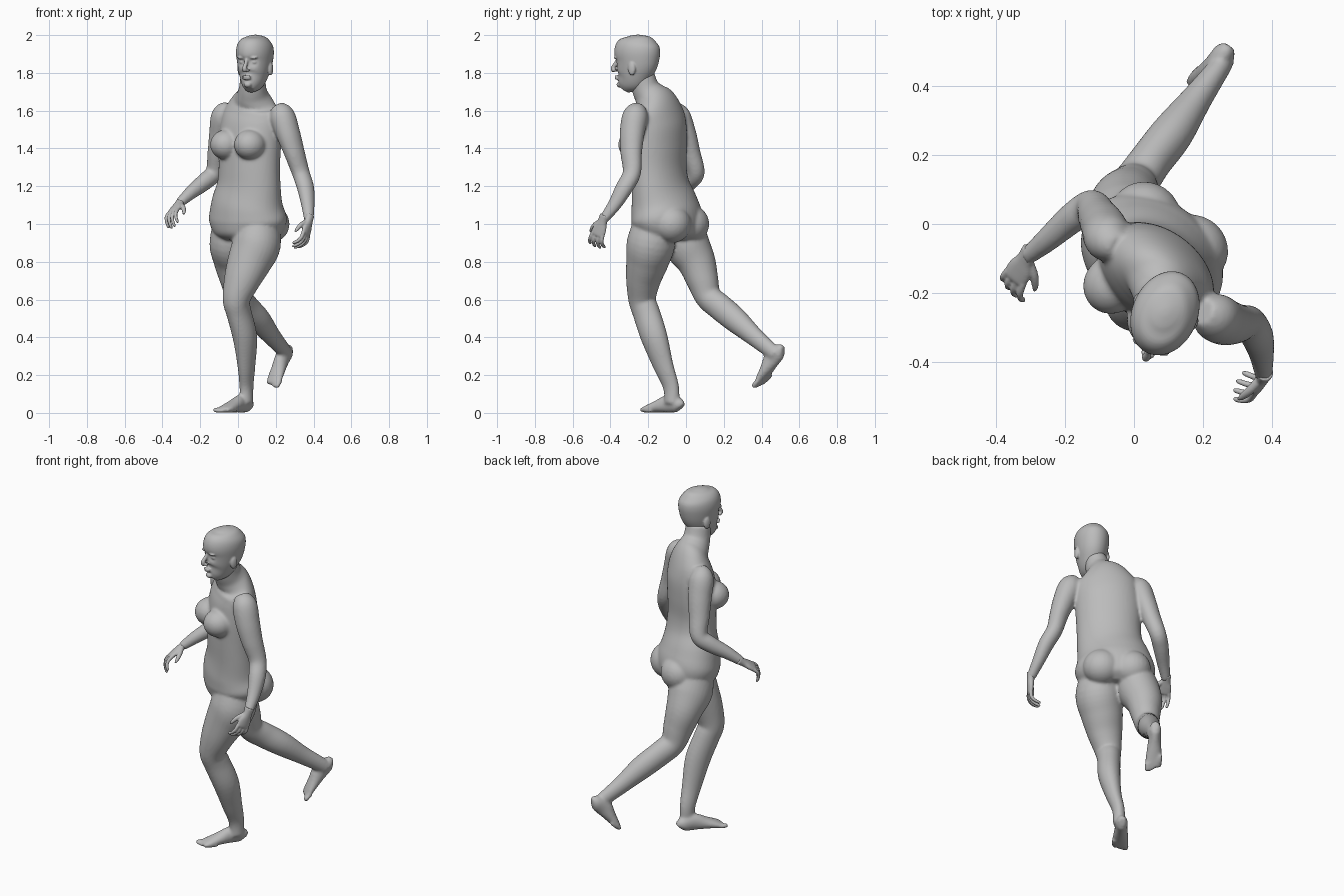
import bpy, bmesh, math
from mathutils import Vector, Matrix, Euler

if "Cube" in bpy.data.objects:
    bpy.data.objects.remove(bpy.data.objects["Cube"], do_unlink=True)

skin = bpy.data.materials.new("plain_grey")
skin.use_nodes = True
skin.diffuse_color = (0.5, 0.5, 0.5, 1)
skin.node_tree.nodes["Principled BSDF"].inputs["Base Color"].default_value = (0.5, 0.5, 0.5, 1)

UP = Vector((0, 0, 1))


def facing(deg):
    a = math.radians(deg)
    return Vector((-math.sin(a), -math.cos(a), 0))


def leftward(deg):
    a = math.radians(deg)
    return Vector((math.cos(a), -math.sin(a), 0))


def spline(rows, steps=5):
    """Smooth curve through rows of (x, y, z, half width, half depth)."""
    out = []
    for i in range(len(rows) - 1):
        p0, p1 = rows[max(i - 1, 0)], rows[i]
        p2, p3 = rows[i + 1], rows[min(i + 2, len(rows) - 1)]
        for k in range(steps):
            t = k / steps
            out.append([b + 0.5 * t * (c - a + t * (2 * a - 5 * b + 4 * c - d
                        + t * (3 * (b - c) + d - a)))
                        for a, b, c, d in zip(p0, p1, p2, p3)])
    return out + [list(rows[-1])]


def loft(bm, rows, ref, ref_end=None, segs=32):
    """Closed tube of elliptical rings; depth follows the ref direction."""
    rows = spline(rows)
    pts = [Vector(r[:3]) for r in rows]
    rings = []
    for i, (p, r) in enumerate(zip(pts, rows)):
        tan = (pts[min(i + 1, len(pts) - 1)] - pts[max(i - 1, 0)]).normalized()
        front = ref.lerp(ref_end or ref, i / (len(rows) - 1))
        front = (front - tan * front.dot(tan)).normalized()
        side = tan.cross(front)
        ring = []
        for k in range(segs):
            a = math.tau * k / segs
            ring.append(bm.verts.new(p + side * max(r[3], 0.002) * math.cos(a)
                                     + front * max(r[4], 0.002) * math.sin(a)))
        rings.append(ring)
    for lo, hi in zip(rings, rings[1:]):
        for k in range(segs):
            n = (k + 1) % segs
            bm.faces.new((lo[k], lo[n], hi[n], hi[k]))
    bm.faces.new(rings[0][::-1])
    bm.faces.new(rings[-1])


def rod(bm, points, radii, ref):
    loft(bm, [(*p, r, r) for p, r in zip(points, radii)], ref, segs=14)


def ball(bm, centre, radii, yaw):
    m = Matrix.LocRotScale(Vector(centre), Euler((0, 0, -math.radians(yaw))), Vector(radii))
    bmesh.ops.create_uvsphere(bm, u_segments=24, v_segments=16, radius=1, matrix=m)


def finish(bm, name, voxel, smooth):
    """Fuse the overlapping pieces into one smooth skin."""
    bmesh.ops.recalc_face_normals(bm, faces=bm.faces[:])
    mesh = bpy.data.meshes.new(name)
    bm.to_mesh(mesh)
    bm.free()
    mesh.materials.append(skin)
    for poly in mesh.polygons:
        poly.use_smooth = True
    ob = bpy.data.objects.new(name, mesh)
    bpy.context.collection.objects.link(ob)
    fuse = ob.modifiers.new("fuse", "REMESH")
    fuse.mode = "VOXEL"
    fuse.voxel_size = voxel
    fuse.use_smooth_shade = True
    soft = ob.modifiers.new("soften", "SMOOTH")
    soft.factor = 0.5
    soft.iterations = smooth


def foot(bm, heel, toe, up, inner):
    heel, toe = Vector(heel), Vector(toe)
    length = (toe - heel).length
    d = (toe - heel).normalized()
    up = (up - d * up.dot(d)).normalized()
    side = d.cross(up) * inner
    shape = [(0, .018, .026), (.07, .032, .04), (.3, .034, .048),
             (.55, .041, .034), (.78, .047, .021), (.9, .043, .013)]
    loft(bm, [(*(heel + d * t * length + up * b), a, b) for t, a, b in shape], up)
    for i in range(5):
        r = .014 if i == 0 else .0105 - .0005 * i
        base = heel + side * (.034 - .0175 * i) + up * r
        reach = length * (1 - .012 * i * i)
        rod(bm, [base + d * (reach + s) for s in (-.05, -.012, 0)], (r, r, r * .5), up)


def hand(name, wrist, d, palm, flip):
    bm = bmesh.new()
    w, d = Vector(wrist), Vector(d).normalized()
    palm = Vector(palm)
    palm = (palm - d * palm.dot(d)).normalized()
    thumb = palm.cross(d) * flip
    shape = [(-.03, .026, .023), (.01, .027, .02), (.045, .038, .018),
             (.08, .04, .015), (.092, .034, .01)]
    loft(bm, [(*(w + d * t), a, b) for t, a, b in shape], palm)
    # curled fingers
    for i, size in enumerate((.92, 1, .95, .78)):
        k = w + d * .08 + thumb * (.03 - .02 * i)
        out = (d + thumb * (.16 - .11 * i)).normalized()
        curl = .7 + .12 * i
        steps = [(0, 0), (.035, .1), (.06, .4), (.075, .75), (.08, .85)]
        rod(bm, [k + (out * t + palm * t * c * curl) * size for t, c in steps],
            (.011, .01, .009, .008, .004), thumb)
    # thumb
    rod(bm, [w + d * a + thumb * b + palm * c for a, b, c in
             ((.015, .015, .005), (.045, .042, .016), (.075, .056, .026), (.095, .06, .032))],
        (.014, .013, .01, .005), palm + d * .1)
    finish(bm, name, .004, 3)


body = bmesh.new()
HIP, CHEST, FACE = 35, 38, 23

# torso and neck
loft(body, [(.05, -.10, .915, .13, .11), (.05, -.10, .95, .19, .155),
            (.052, -.10, 1.02, .222, .17), (.05, -.115, 1.1, .207, .16),
            (.058, -.135, 1.2, .185, .135), (.06, -.145, 1.3, .178, .128),
            (.062, -.145, 1.42, .183, .13), (.07, -.145, 1.52, .18, .125),
            (.078, -.15, 1.59, .17, .108), (.08, -.162, 1.64, .135, .095),
            (.077, -.19, 1.68, .09, .085), (.077, -.215, 1.72, .07, .075),
            (.08, -.235, 1.79, .064, .07)], facing(HIP), facing(CHEST), segs=48)

# bust and buttocks
for s in (-1, 1):
    bust = Vector((.062, -.145, 1.42)) + facing(CHEST) * .1 + leftward(CHEST) * .08 * s
    ball(body, bust, (.083, .088, .08), CHEST)
    seat = Vector((.05, -.1, 1.0)) - facing(HIP) * .09 + leftward(HIP) * .083 * s
    ball(body, seat, (.105, .1, .1), HIP)

# left leg, standing
loft(body, [(.11, -.165, 1.02, .1, .11), (.1, -.185, .9, .128, .128),
            (.06, -.205, .8, .118, .112), (.02, -.226, .7, .098, .09),
            (-.008, -.232, .6, .074, .073), (.005, -.21, .53, .064, .074),
            (.037, -.168, .4, .061, .073), (.045, -.12, .25, .043, .057),
            (.045, -.08, .14, .034, .045), (.045, -.075, .05, .033, .042)], facing(30))
foot(body, (.064, -.026, .001), (-.1, -.244, .001), UP, 1)

# right leg, trailing
loft(body, [(-.03, -.04, 1.02, .1, .1), (-.032, .0, .9, .115, .125),
            (-.026, .055, .8, .102, .102), (-.01, .088, .7, .083, .085),
            (.005, .118, .615, .068, .071), (.045, .178, .562, .062, .071),
            (.11, .262, .492, .061, .067), (.18, .36, .405, .045, .051),
            (.24, .443, .335, .034, .042), (.262, .475, .305, .03, .038)], facing(HIP))
foot(body, (.287, .53, .31), (.18, .38, .125), Vector((-.25, -.345, .3)), -1)

# arms, from shoulder to wrist
loft(body, [(.2, -.255, 1.62, .035, .04), (.232, -.268, 1.575, .066, .068),
            (.265, -.285, 1.48, .062, .068), (.298, -.29, 1.38, .052, .06),
            (.333, -.287, 1.27, .045, .05), (.358, -.328, 1.19, .043, .048),
            (.37, -.38, 1.1, .034, .037), (.375, -.44, 1.02, .025, .025)], facing(CHEST))
loft(body, [(-.04, -.065, 1.62, .035, .04), (-.072, -.045, 1.575, .066, .068),
            (-.088, -.008, 1.48, .06, .066), (-.105, .022, 1.38, .052, .058),
            (-.125, .052, 1.275, .046, .048), (-.175, .02, 1.225, .044, .046),
            (-.25, -.045, 1.165, .035, .036), (-.31, -.095, 1.11, .025, .025)],
     facing(CHEST) + UP)
finish(body, "body", .008, 6)

hand("left_hand", (.375, -.44, 1.02), (-.2, -.33, -.9), (-.8, .4, 0), 1)
hand("right_hand", (-.31, -.095, 1.11), (-.42, -.75, -.55), (.5, .2, -.8), -1)

# head
head = bmesh.new()
F, S = facing(FACE), leftward(FACE)


def on_head(side, forward, z):
    return Vector((.088, -.262, z)) + S * side + F * forward


skull = [(1.713, .072, .026, .03), (1.735, .056, .048, .055), (1.77, .03, .067, .085),
         (1.81, .014, .08, .103), (1.86, 0, .09, .119), (1.91, -.004, .095, .126),
         (1.95, -.006, .088, .117), (1.98, -.008, .066, .088),
         (1.995, -.008, .038, .05), (2.002, -.008, .01, .012)]
loft(head, [(*on_head(0, d, z), a, b) for z, d, a, b in skull], F, segs=56)

# eye sockets pressed into the face
for v in head.verts:
    for s in (-1, 1):
        gap = v.co - on_head(.034 * s, .108, 1.858)
        v.co -= F * .014 * math.exp(-gap.length_squared / .0005)

# eyes and ears
for s in (-1, 1):
    ball(head, on_head(.034 * s, .087, 1.857), (.016, .014, .011), FACE)
    ball(head, on_head(.034 * s, .1, 1.88), (.024, .014, .007), FACE)
    ball(head, on_head(.088 * s, -.01, 1.822), (.012, .021, .037), FACE)

# nose, nostrils, lips and chin
rod(head, [on_head(0, d, z) for d, z in ((.106, 1.88), (.117, 1.855), (.136, 1.823), (.128, 1.806))],
    (.008, .01, .0125, .008), S)
for s in (-1, 1):
    ball(head, on_head(.012 * s, .122, 1.813), (.009, .012, .008), FACE)
for z, d in ((1.781, .111), (1.77, .109)):
    ball(head, on_head(0, d, z), (.025, .013, .0065), FACE)
ball(head, on_head(0, .095, 1.738), (.022, .018, .016), FACE)
finish(head, "head", .005, 3)
